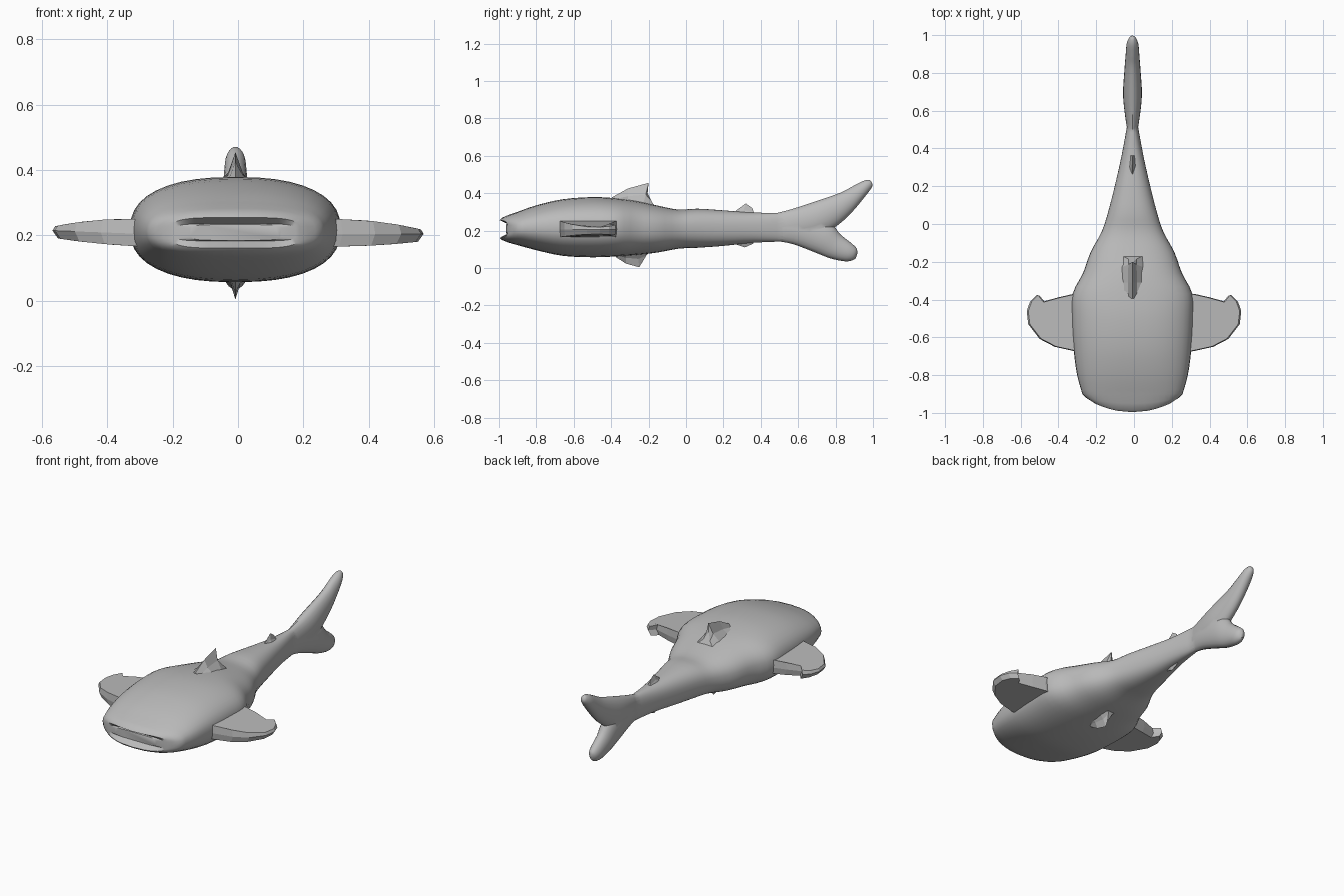
import bpy, bmesh, math
from mathutils import Vector

if "Cube" in bpy.data.objects:
    bpy.data.objects.remove(bpy.data.objects["Cube"])

CX = -0.008  # sideways offset of the body axis
grey = bpy.data.materials.new("fish grey")
grey.diffuse_color = (0.5, 0.5, 0.5, 1)
grey.use_nodes = True
grey.node_tree.nodes["Principled BSDF"].inputs["Base Color"].default_value = grey.diffuse_color


def make(name, verts, faces, smooth=None):
    mesh = bpy.data.meshes.new(name)
    mesh.from_pydata([tuple(v) for v in verts], [], faces)
    bm = bmesh.new()
    bm.from_mesh(mesh)
    bmesh.ops.recalc_face_normals(bm, faces=bm.faces)
    bm.to_mesh(mesh)
    bm.free()
    mesh.materials.append(grey)
    ob = bpy.data.objects.new(name, mesh)
    bpy.context.collection.objects.link(ob)
    if smooth:
        shade(ob, smooth)
    return ob


def shade(ob, angle):
    bpy.ops.object.select_all(action='DESELECT')
    ob.select_set(True)
    bpy.context.view_layer.objects.active = ob
    bpy.ops.object.shade_smooth_by_angle(angle=math.radians(angle))


def loft(name, rings, smooth=None):
    n = len(rings[0])
    verts = [v for r in rings for v in r]
    faces = [(i * n + j, i * n + (j + 1) % n, (i + 1) * n + (j + 1) % n, (i + 1) * n + j)
             for i in range(len(rings) - 1) for j in range(n)]
    faces += [tuple(range(n)), tuple(range(len(verts) - n, len(verts)))]
    return make(name, verts, faces, smooth)


def refine(rows, steps):
    """Smooth interpolation between station rows."""
    out = []
    pts = [Vector(r) for r in rows]
    for i in range(len(pts) - 1):
        a, b, c, d = pts[max(i - 1, 0)], pts[i], pts[i + 1], pts[min(i + 2, len(pts) - 1)]
        for k in range(steps):
            t = k / steps
            out.append(0.5 * (2 * b + (c - a) * t + (2 * a - 5 * b + 4 * c - d) * t * t
                              + (3 * b - a - 3 * c + d) * t ** 3))
    return out + [pts[-1]]


def section(y, hw, top, bot, power=2.4, bow=0.0, n=40):
    """Rounded-box cross-section; bow sweeps its sides backwards."""
    ring = []
    for k in range(n):
        a = 2 * math.pi * k / n
        c, s = math.cos(a), math.sin(a)
        u = math.copysign(abs(c) ** (2 / power), c)
        w = math.copysign(abs(s) ** (2 / power), s)
        ring.append((CX + hw * u, y + bow * u * u, (top + bot) / 2 + w * (top - bot) / 2))
    return ring


# body: mouth recess, lips, then the hull back to the tail root (y, half width, top, bottom)
hull = [(-0.9, 0.265, 0.30, 0.122), (-0.8, 0.293, 0.335, 0.095), (-0.66, 0.312, 0.367, 0.065),
        (-0.5, 0.321, 0.379, 0.057), (-0.37, 0.317, 0.372, 0.062), (-0.26, 0.262, 0.357, 0.07),
        (-0.15, 0.222, 0.333, 0.083), (-0.04, 0.163, 0.312, 0.103), (0.06, 0.13, 0.317, 0.108),
        (0.2, 0.094, 0.308, 0.118), (0.36, 0.058, 0.296, 0.135), (0.53, 0.027, 0.295, 0.142)]
rings = [section(-0.962, 0.14, 0.233, 0.185, 5),
         section(-0.955, 0.185, 0.236, 0.183, 5),
         section(-0.996, 0.197, 0.255, 0.161, 4, 0.045),
         section(-0.985, 0.222, 0.268, 0.15, 3.2, 0.05),
         section(-0.95, 0.245, 0.283, 0.136, 2.7, 0.03)]
rings += [section(*r) for r in refine(hull, 3)]
body = loft("body", rings)


# tail lobes: rows of (upper edge y, z, lower edge y, z, half thickness)
def lobe(name, rows):
    out = []
    for uy, uz, ly, lz, t in refine(rows, 4):
        ring = []
        for k in range(20):
            a = 2 * math.pi * k / 20
            f = 0.5 + 0.5 * math.sin(a)
            ring.append((CX + t * math.cos(a), ly + (uy - ly) * f, lz + (uz - lz) * f))
        out.append(ring)
    return loft(name, out)


upper = lobe("tail_upper_lobe", [
    (0.47, 0.29, 0.47, 0.145, 0.022), (0.55, 0.31, 0.58, 0.145, 0.038), (0.66, 0.345, 0.71, 0.165, 0.05),
    (0.82, 0.40, 0.80, 0.22, 0.043), (0.89, 0.436, 0.88, 0.29, 0.037), (0.945, 0.464, 0.96, 0.385, 0.031),
    (0.978, 0.471, 0.993, 0.43, 0.018), (0.99, 0.464, 0.997, 0.45, 0.005)])
lower = lobe("tail_lower_lobe", [
    (0.47, 0.289, 0.47, 0.146, 0.022), (0.60, 0.29, 0.57, 0.128, 0.04), (0.76, 0.25, 0.69, 0.083, 0.048),
    (0.825, 0.18, 0.77, 0.052, 0.042), (0.885, 0.132, 0.845, 0.036, 0.036),
    (0.912, 0.105, 0.885, 0.039, 0.024), (0.917, 0.08, 0.908, 0.052, 0.006)])

# merge the lobes into the body
for part in (upper, lower):
    mod = body.modifiers.new("join", 'BOOLEAN')
    mod.operation, mod.solver, mod.object = 'UNION', 'EXACT', part
    bpy.ops.object.select_all(action='DESELECT')
    bpy.context.view_layer.objects.active = body
    bpy.ops.object.modifier_apply(modifier=mod.name)
    bpy.data.objects.remove(part)
shade(body, 35)

# side fins: flat faceted plates, thinner to the tip
outline = [(0.27, -0.68), (0.32, -0.672), (0.42, -0.65), (0.50, -0.608), (0.56, -0.53), (0.568, -0.46),
           (0.55, -0.41), (0.515, -0.375), (0.485, -0.412), (0.40, -0.388), (0.32, -0.37), (0.27, -0.37)]
for side, name, lift in ((1, "right_side_fin", 0.0), (-1, "left_side_fin", 0.01)):
    rings = []
    for z0, droop, inset in ((0.166, 0.015, 0.97), (0.205, 0.0, 1.0), (0.25, -0.032, 0.985)):
        ring = []
        for x, y in outline:
            t = max(0, (x - 0.3) / 0.27)
            ring.append((side * x * inset, -0.52 + (y + 0.52) * inset,
                         z0 + droop * t ** 2 + lift * t))
        rings.append(ring)
    loft(name, rings)


# midline fins: concave ridges from stations of (y, half width, base z, ridge y, ridge z)
def ridge_fin(name, stations):
    rings = []
    for y, hw, base, ry, rz in stations:
        my, mz = y * 0.5 + ry * 0.5, base * 0.55 + rz * 0.45
        rings.append([(CX - hw, y, base), (CX - hw * 0.36, my, mz), (CX, ry, rz),
                      (CX + hw * 0.36, my, mz), (CX + hw, y, base)])
    loft(name, rings)


ridge_fin("top_fin", [(-0.39, 0.064, 0.355, -0.395, 0.378), (-0.31, 0.064, 0.35, -0.31, 0.425),
                      (-0.23, 0.062, 0.34, -0.20, 0.455), (-0.165, 0.06, 0.325, -0.205, 0.40)])
ridge_fin("belly_fin", [(-0.37, 0.042, 0.075, -0.375, 0.058), (-0.32, 0.04, 0.08, -0.32, 0.023),
                        (-0.26, 0.038, 0.085, -0.25, 0.004), (-0.19, 0.035, 0.095, -0.235, 0.03)])
ridge_fin("rear_top_fin", [(0.265, 0.02, 0.285, 0.265, 0.305), (0.30, 0.022, 0.285, 0.32, 0.345),
                           (0.37, 0.02, 0.28, 0.355, 0.32)])
ridge_fin("rear_belly_fin", [(0.26, 0.02, 0.15, 0.26, 0.128), (0.29, 0.022, 0.15, 0.315, 0.11),
                             (0.37, 0.02, 0.16, 0.36, 0.13)])
